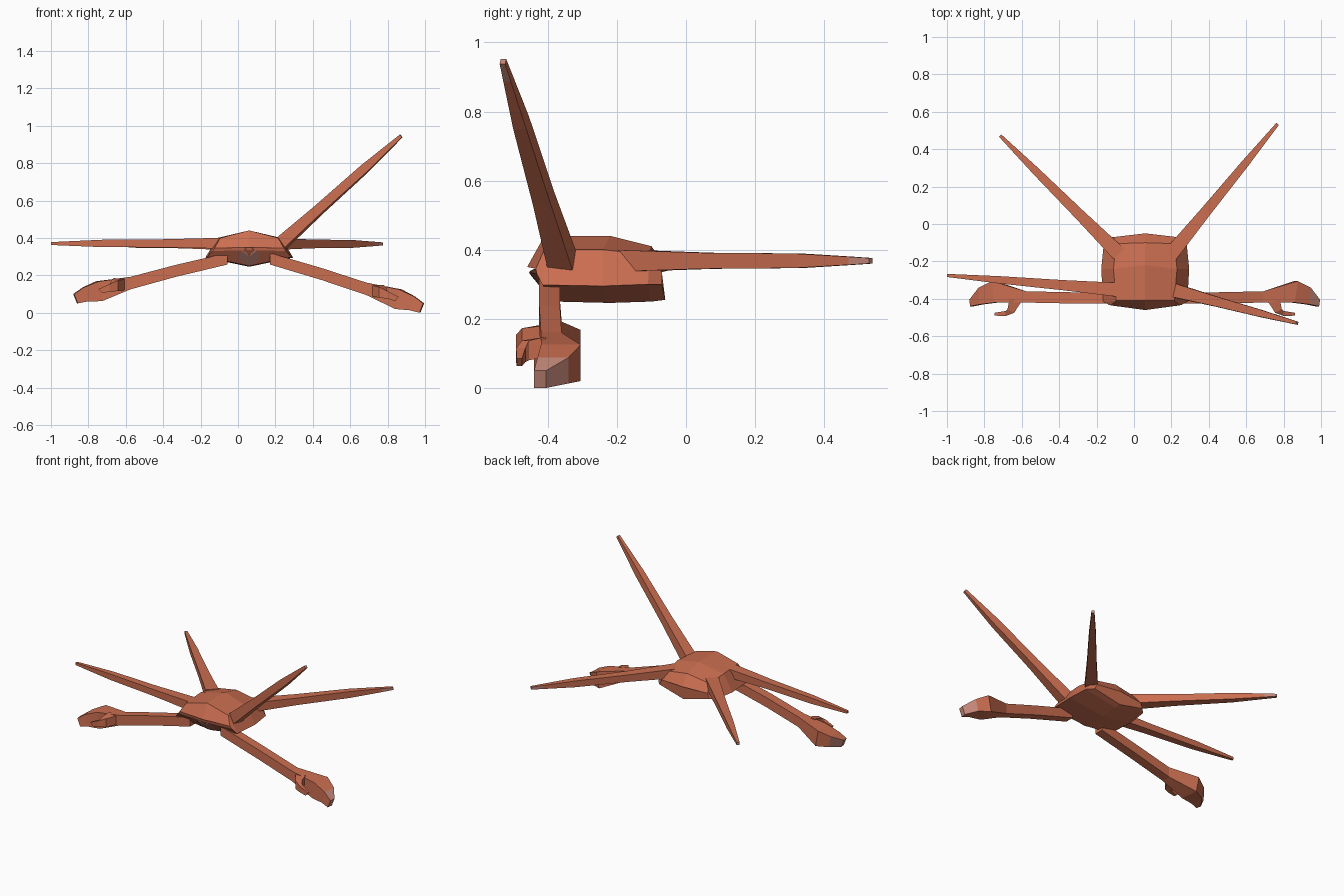
import bpy, bmesh, math
from mathutils import Vector
from mathutils.bvhtree import BVHTree

if "Cube" in bpy.data.objects:
    bpy.data.objects.remove(bpy.data.objects["Cube"])

CX = 0.06  # body centre line


def material(name, rgb):
    m = bpy.data.materials.new(name)
    m.diffuse_color = (*rgb, 1)
    m.use_nodes = True
    m.node_tree.nodes["Principled BSDF"].inputs["Base Color"].default_value = m.diffuse_color
    return m


CLAY = material("terracotta", (0.59, 0.155, 0.08))
PALE = material("dusty_pink", (0.55, 0.24, 0.19))


def loft(name, rings, pale=None):
    """Skin a list of equal-length rings, cap both ends, colour by a rule."""
    bm = bmesh.new()
    vs = [[bm.verts.new(p) for p in r] for r in rings]
    n = len(vs[0])
    for i in range(len(vs) - 1):
        for j in range(n):
            k = (j + 1) % n
            bm.faces.new((vs[i][j], vs[i][k], vs[i + 1][k], vs[i + 1][j]))
    bm.faces.new(vs[0])
    bm.faces.new(vs[-1])
    bmesh.ops.recalc_face_normals(bm, faces=bm.faces)
    bm.normal_update()
    if pale:
        for f in bm.faces:
            f.material_index = int(pale(f))
    return finish(name, bm)


def finish(name, bm):
    me = bpy.data.meshes.new(name)
    bm.to_mesh(me)
    bm.free()
    me.materials.append(CLAY)
    me.materials.append(PALE)
    ob = bpy.data.objects.new(name, me)
    bpy.context.collection.objects.link(ob)
    return ob


# Body: each section is (top, shoulder, side, bottom) as (dx, y, z), mirrored
sections = [
    [(0, -.46, .35), (.185, -.435, .345), (.195, -.432, .33), (0, -.455, .335)],
    [(0, -.41, .44), (.155, -.41, .40), (.225, -.415, .298), (0, -.38, .25)],
    [(0, -.22, .44), (.17, -.24, .40), (.235, -.24, .295), (0, -.22, .246)],
    [(0, -.10, .41), (.155, -.105, .385), (.222, -.11, .30), (0, -.10, .25)],
    [(0, -.05, .34), (.17, -.07, .335), (.185, -.07, .30), (0, -.06, .255)],
]
rings = []
for s in sections:
    half = [(CX + x, y, z) for x, y, z in s]
    other = [(CX - x, y, z) for x, y, z in (s[2], s[1])]
    rings.append(half + other)
body = loft("body", rings)

# Round pale plate laid on the front of the body
bm = bmesh.new()
bm.from_mesh(body.data)
tree = BVHTree.FromBMesh(bm)
bm.free()


def on_front(x, z):
    hit = tree.ray_cast(Vector((x, -2, z)), Vector((0, 1, 0)))[0]
    return Vector((x, (hit.y if hit else -.4) - .004, z))


bm = bmesh.new()
mid = bm.verts.new(on_front(CX, .3))
rim = [bm.verts.new(on_front(CX + .053 * math.cos(a), .3 + .045 * math.sin(a)))
       for a in [i * math.tau / 24 for i in range(24)]]
for i in range(24):
    bm.faces.new((mid, rim[i], rim[(i + 1) % 24])).material_index = 1
bmesh.ops.recalc_face_normals(bm, faces=bm.faces)
if sum(f.normal.y for f in bm.faces) > 0:
    bmesh.ops.reverse_faces(bm, faces=bm.faces)
finish("front_plate", bm)


# Four slender tapering limbs with pale tips
def limb(name, base, tip, width=.08, height=.062):
    a, b = Vector(base), Vector(tip)
    d = (b - a).normalized()
    side = d.cross(Vector((0, 0, 1))).normalized()
    up = side.cross(d)
    rings = []
    for t, w, h in ((0, 1, 1), (.33, .72, .75), (.7, .52, .68), (.92, .3, .38), (1, .22, .26)):
        c = a.lerp(b, t)
        rings.append([c + side * (sx * w * width / 2) + up * (sz * h * height / 2)
                      for sx, sz in ((-1, -1), (1, -1), (1, 1), (-1, 1))])

    def pale(f):
        near = (f.calc_center_median() - b).length < .09
        return near and (abs(f.normal.x) > .6 or abs(f.normal.dot(d)) > .9)
    loft(name, rings, pale)


limb("rear_right_limb", (.19, -.17, .368), (.768, .535, .368))
limb("rear_left_limb", (-.08, -.16, .368), (-.715, .472, .368))
limb("front_left_limb", (-.08, -.352, .372), (-1.0, -.275, .37), .075, .058)
limb("raised_limb", (.215, -.355, .355), (.872, -.53, .945), .075, .07)

# Clawed arms: each ring is (front x, front y, back x, back y, low z, high z)
ARM = [(.17, -.425, .17, -.365, .258, .32), (.45, -.425, .45, -.365, .174, .238),
       (.69, -.42, .69, -.36, .093, .16), (.86, -.42, .875, -.305, .02, .125),
       (.94, -.43, .945, -.34, .013, .088), (.99, -.44, .995, -.405, .0, .05)]
THUMB = [(.71, -.405, .78, -.405, .09, .148), (.755, -.475, .79, -.455, .08, .137),
         (.80, -.492, .80, -.465, .075, .115), (.86, -.49, .86, -.475, .063, .085)]


def arm_rings(table, sign):
    out = []
    for fx, fy, bx, by, lo, hi in table:
        ring = []
        for x, y, z in ((fx, fy, lo), (bx, by, lo), (bx, by, hi), (fx, fy, hi)):
            lift = .05 * (x - .17) / .82 if sign < 0 else 0
            slant = -.02 if z == lo and x > .85 else 0
            ring.append((.057 + sign * (x + slant - .057), y, z + lift))
        out.append(ring)
    return out


for side, sign in (("right", 1), ("left", -1)):
    def outer_end(f, s=sign):
        return s * (f.calc_center_median().x - .057) > .84 and s * f.normal.x > .55
    loft(side + "_claw_arm", arm_rings(ARM, sign), outer_end)
    loft(side + "_thumb", arm_rings(THUMB, sign))
